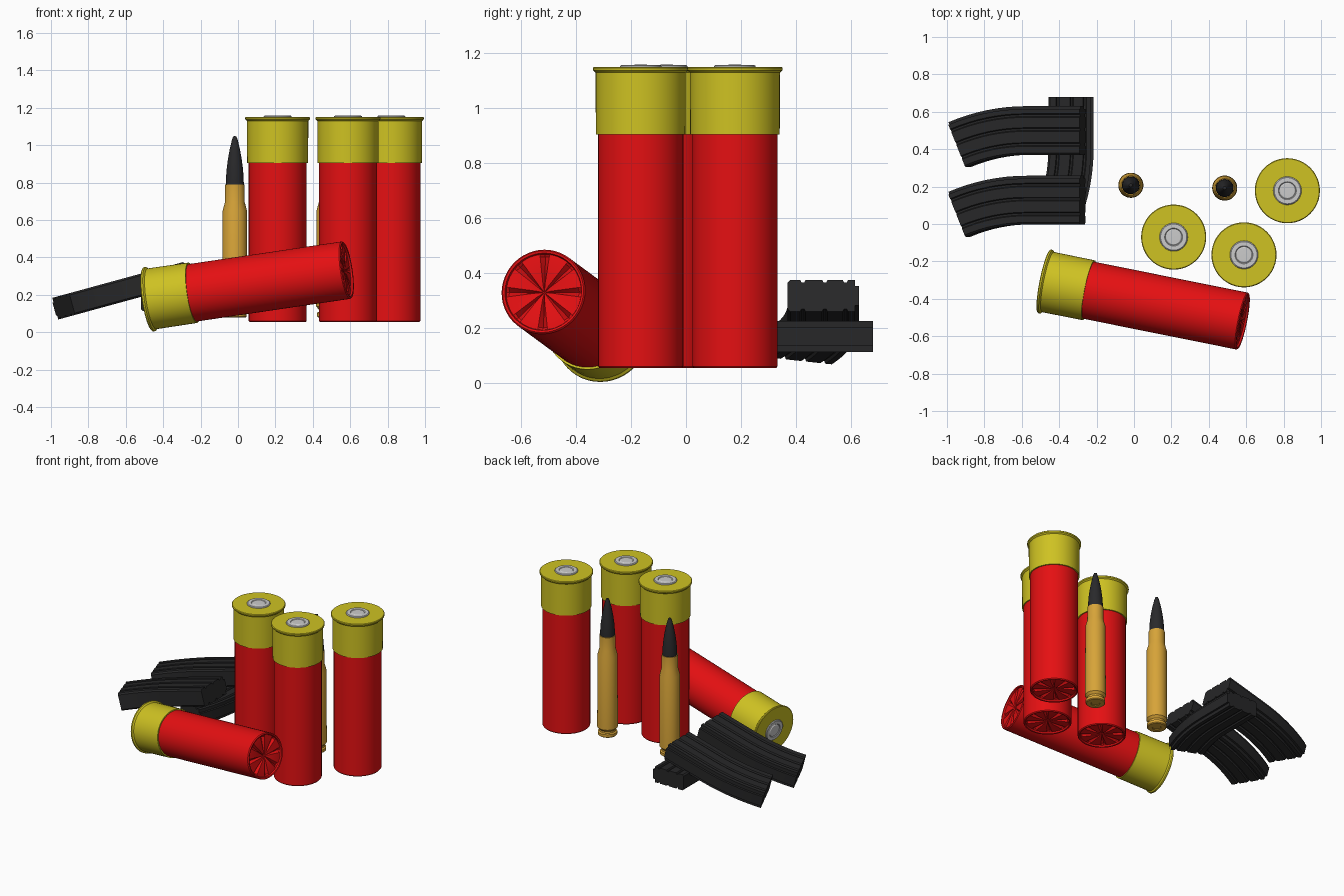
import bpy, bmesh, math
from mathutils import Matrix, Vector

if "Cube" in bpy.data.objects:
    bpy.data.objects.remove(bpy.data.objects["Cube"])


def material(name, color):
    m = bpy.data.materials.new(name)
    m.diffuse_color = (*color, 1)
    m.use_nodes = True
    m.node_tree.nodes["Principled BSDF"].inputs["Base Color"].default_value = m.diffuse_color
    return m


RED = material("red_plastic", (0.78, 0.005, 0.006))
YELLOW = material("yellow_metal", (0.62, 0.54, 0.016))
SILVER = material("silver_primer", (0.6, 0.6, 0.6))
BRASS = material("brass", (0.68, 0.37, 0.04))
DARK = material("dark_tip", (0.022, 0.022, 0.024))
BLACK = material("black_metal", (0.02, 0.02, 0.021))


def finish(bm, name, mat, matrix):
    bmesh.ops.remove_doubles(bm, verts=bm.verts, dist=1e-5)
    bmesh.ops.recalc_face_normals(bm, faces=bm.faces)
    mesh = bpy.data.meshes.new(name)
    bm.to_mesh(mesh)
    bm.free()
    mesh.materials.append(mat)
    ob = bpy.data.objects.new(name, mesh)
    ob.matrix_world = matrix
    bpy.context.collection.objects.link(ob)
    bpy.ops.object.select_all(action='DESELECT')
    ob.select_set(True)
    bpy.context.view_layer.objects.active = ob
    bpy.ops.object.shade_smooth_by_angle(angle=math.radians(30))
    return ob


def loft(bm, rings):
    """Join equal closed rings of points with quads."""
    rings = [[bm.verts.new(p) for p in r] for r in rings]
    n = len(rings[0])
    for a, b in zip(rings, rings[1:]):
        for i in range(n):
            j = (i + 1) % n
            bm.faces.new((a[i], a[j], b[j], b[i]))
    return rings


def lathe(name, profile, mat, matrix, folds=0, segs=48):
    """Revolve (radius, z) points; folds pushes radial creases into the crimp."""
    def point(r, z, i):
        a = 2 * math.pi * i / segs
        if folds and z < 0.05 and r < 0.135 and i % (segs // folds) == 0:
            z += 0.014
        return (r * math.cos(a), r * math.sin(a), z)
    bm = bmesh.new()
    loft(bm, [[point(max(r, 1e-7), z, i if r else 0) for i in range(segs)] for r, z in profile])
    bmesh.ops.dissolve_degenerate(bm, dist=1e-6, edges=bm.edges)
    return finish(bm, name, mat, matrix)


def shell(name, matrix):
    # Hull with folded crimp at z = 0
    lathe(name + "_hull", [(0, 0.012), (0.03, 0.012), (0.13, 0.012), (0.139, 0.012), (0.142, 0.002),
                           (0.150, 0), (0.155, 0.006), (0.155, 0.87)], RED, matrix, folds=8)
    # Metal head with rim
    lathe(name + "_head", [(0.150, 0.85), (0.163, 0.85), (0.164, 1.075), (0.173, 1.083),
                           (0.174, 1.092), (0.170, 1.096), (0.07, 1.096)], YELLOW, matrix)
    # Primer
    lathe(name + "_primer", [(0.077, 1.09), (0.075, 1.099), (0.070, 1.103), (0.048, 1.103),
                             (0.044, 1.099), (0.038, 1.103), (0, 1.104)], SILVER, matrix)


for n, (x, y) in enumerate([(0.212, -0.07), (0.588, -0.165), (0.82, 0.178)]):
    shell(f"standing_shell_{n + 1}", Matrix.Translation((x, y, 0.055)))

# Toppled shell
crimp, head = Vector((0.583, -0.52, 0.333)), Vector((-0.487, -0.305, 0.175))
rot = (head - crimp).to_track_quat('Z', 'Y').to_matrix().to_4x4()
shell("toppled_shell", Matrix.Translation(crimp) @ rot)

# Rifle cartridges
for n, (x, y) in enumerate([(-0.017, 0.207), (0.485, 0.192)]):
    m = Matrix.Translation((x, y, 0))
    lathe(f"cartridge_{n + 1}_case",
          [(0, 0.084), (0.026, 0.084), (0.029, 0.08), (0.058, 0.08), (0.063, 0.085), (0.063, 0.104),
           (0.053, 0.109), (0.053, 0.122), (0.067, 0.138), (0.065, 0.65), (0.053, 0.695),
           (0.052, 0.79), (0.044, 0.79)], BRASS, m)
    lathe(f"cartridge_{n + 1}_bullet",
          [(0.048, 0.785), (0.0475, 0.82), (0.044, 0.87), (0.037, 0.925), (0.027, 0.98),
           (0.015, 1.03), (0.009, 1.046), (0, 1.05)], DARK, m)


# Ribbed magazine cross-section (v across, w half thickness)
HALF = [(-0.13, 0.05), (-0.12, 0.06), (-0.085, 0.06), (-0.08, 0.05), (-0.07, 0.05), (-0.065, 0.06),
        (-0.005, 0.06), (0, 0.05), (0.01, 0.05), (0.015, 0.06), (0.07, 0.06), (0.075, 0.05),
        (0.085, 0.05), (0.09, 0.06), (0.115, 0.06), (0.115, 0.036), (0.13, 0.036)]
SECTION = HALF + [(v, -w) for v, w in reversed(HALF)]


def magazine(name, origin, u, v, scale=1.0):
    """Sweep the section along a straight run, then a 22.5 degree arc of radius 1."""
    stations = [(0, 0, 0), (0.3, 0, 0)]
    for k in range(1, 9):
        a = math.radians(22.5) * k / 8
        stations.append((0.3 + math.sin(a), math.cos(a) - 1, a))
    bm = bmesh.new()
    rings = loft(bm, [[(cu + s * math.sin(a), cv + s * math.cos(a), w) for s, w in SECTION]
                      for cu, cv, a in stations])
    bm.faces.new(rings[0])
    bm.faces.new(rings[-1])
    u, v = Vector(u), Vector(v)
    basis = Matrix((u, v, u.cross(v))).transposed().to_4x4()
    finish(bm, name, BLACK, Matrix.Translation(origin) @ basis @ Matrix.Scale(scale, 4))


# Two tilted magazines resting on a flat one
t = math.radians(15.3)
for n, y in enumerate((0.5, 0.128)):
    magazine(f"tilted_magazine_{n + 1}", (-0.276, y, 0.318), (-math.cos(t), 0, -math.sin(t)), (0, 1, 0))
magazine("flat_magazine", (-0.337, 0.68, 0.17), (0, -1, 0), (1, 0, 0), 0.93)
